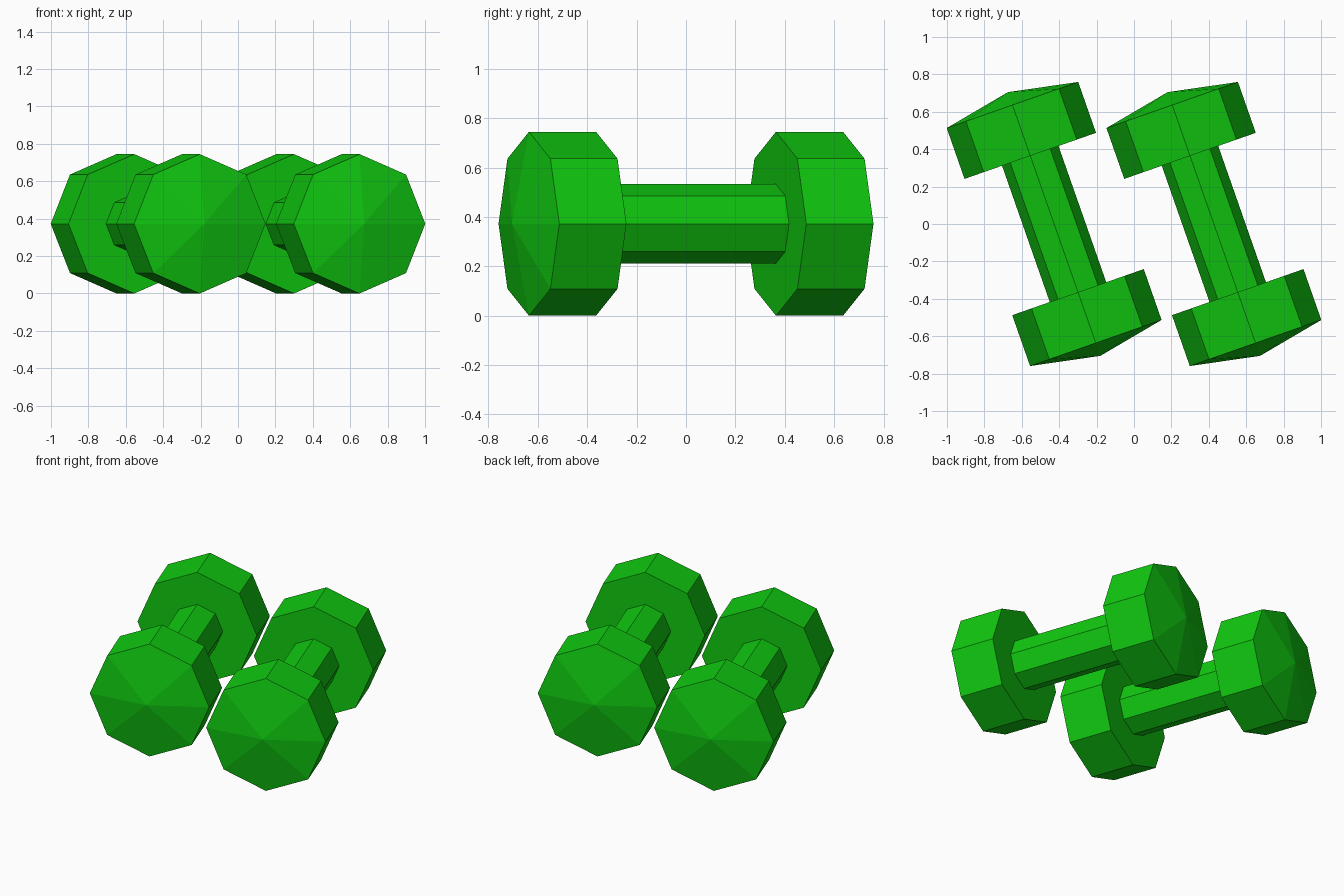
import bpy, bmesh, math
from mathutils import Matrix

if "Cube" in bpy.data.objects:
    bpy.data.objects.remove(bpy.data.objects["Cube"])

green = bpy.data.materials.new("bright green")
green.diffuse_color = (0.005, 0.58, 0.005, 1)
green.use_nodes = True
green.node_tree.nodes["Principled BSDF"].inputs["Base Color"].default_value = green.diffuse_color

SIDES = 8
HEAD_R, BAR_R = 0.3725, 0.16
INNER, OUTER, APEX = 0.386, 0.674, 0.747   # distances along the bar axis
TURN = math.radians(19.3)


def ring(bm, radius, y):
    return [bm.verts.new((radius * math.cos(2 * math.pi * i / SIDES), y,
                          radius * math.sin(2 * math.pi * i / SIDES)))
            for i in range(SIDES)]


def bridge(bm, a, b):
    for i in range(SIDES):
        j = (i + 1) % SIDES
        bm.faces.new((a[i], a[j], b[j], b[i]))


def finish(bm, name, x):
    bmesh.ops.recalc_face_normals(bm, faces=bm.faces[:])
    bm.transform(Matrix.Translation((x, 0, HEAD_R)) @ Matrix.Rotation(TURN, 4, 'Z'))
    bmesh.ops.recalc_face_normals(bm, faces=bm.faces[:])
    mesh = bpy.data.meshes.new(name)
    bm.to_mesh(mesh)
    bm.free()
    mesh.materials.append(green)
    bpy.context.collection.objects.link(bpy.data.objects.new(name, mesh))


def head(name, x, side):
    # octagonal weight with a flat inner face and a shallow pointed outer face
    bm = bmesh.new()
    inner, outer = ring(bm, HEAD_R, side * INNER), ring(bm, HEAD_R, side * OUTER)
    tip = bm.verts.new((0, side * APEX, 0))
    bm.faces.new(inner)
    bridge(bm, inner, outer)
    for i in range(SIDES):
        bm.faces.new((outer[i], outer[(i + 1) % SIDES], tip))
    finish(bm, name, x)


def bar(name, x):
    # octagonal grip, running slightly into both heads
    bm = bmesh.new()
    a, b = ring(bm, BAR_R, -INNER - 0.01), ring(bm, BAR_R, INNER + 0.01)
    bridge(bm, a, b)
    bm.faces.new(a)
    bm.faces.new(b)
    finish(bm, name, x)


# two parallel dumbbells
for label, x in (("left", -0.427), ("right", 0.427)):
    bar(label + "_grip", x)
    head(label + "_front_weight", x, -1)
    head(label + "_back_weight", x, 1)
